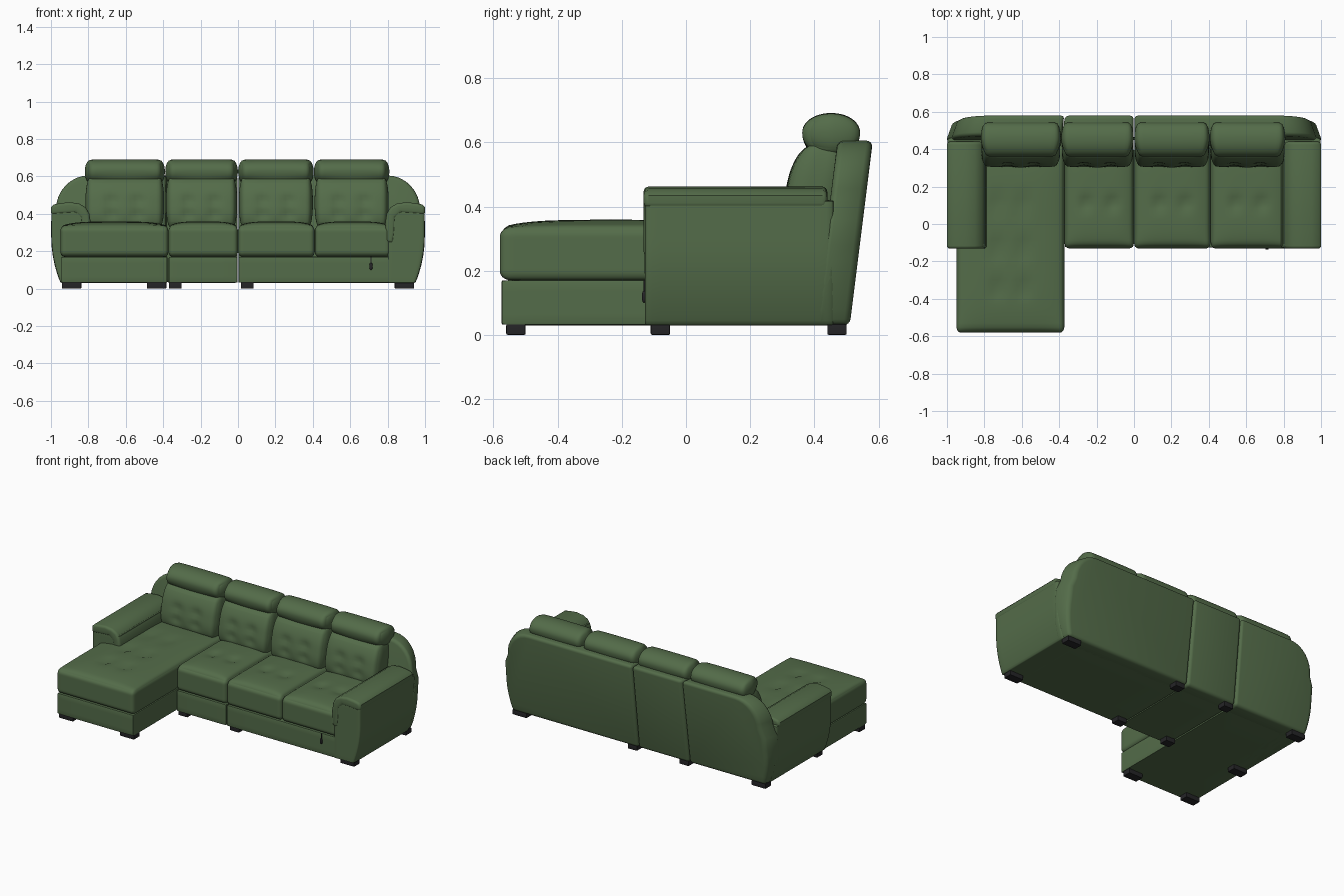
import bpy, bmesh, math
from mathutils import Vector

if "Cube" in bpy.data.objects:
    bpy.data.objects.remove(bpy.data.objects["Cube"], do_unlink=True)


def material(name, rgb):
    m = bpy.data.materials.new(name)
    m.use_nodes = True
    m.diffuse_color = (*rgb, 1)
    m.node_tree.nodes["Principled BSDF"].inputs["Base Color"].default_value = (*rgb, 1)
    return m


GREEN = material("green leather", (0.088, 0.15, 0.067))
BLACK = material("black plastic", (0.018, 0.018, 0.02))


def finish(bm, name, mat):
    bmesh.ops.recalc_face_normals(bm, faces=bm.faces)
    me = bpy.data.meshes.new(name)
    bm.to_mesh(me)
    bm.free()
    me.materials.append(mat)
    ob = bpy.data.objects.new(name, me)
    bpy.context.collection.objects.link(ob)
    bpy.ops.object.select_all(action="DESELECT")
    ob.select_set(True)
    bpy.context.view_layer.objects.active = ob
    bpy.ops.object.shade_smooth_by_angle(angle=math.radians(40))
    return ob


def soft_box(name, lo, hi, radii, warp=None, cuts=19, mat=GREEN):
    """Rounded box; warp(unit, point) may reshape the surface."""
    bm = bmesh.new()
    bmesh.ops.create_cube(bm, size=2)
    bmesh.ops.subdivide_edges(bm, edges=bm.edges[:], cuts=cuts, use_grid_fill=True)
    for v in bm.verts:
        unit = Vector([math.sin(c * math.pi / 2) for c in v.co])
        core, off = Vector(), Vector()
        for i in range(3):
            p = lo[i] + (hi[i] - lo[i]) * (unit[i] + 1) / 2
            core[i] = min(max(p, lo[i] + radii[i]), hi[i] - radii[i])
            off[i] = (p - core[i]) / radii[i]
        off.normalize()
        v.co = core + Vector([off[i] * radii[i] for i in range(3)])
        if warp:
            warp(unit, v.co)
    return finish(bm, name, mat)


def prism(name, outline, y0, y1, bevel, warp=None):
    """Outline in x and z, extruded along y, with rounded rims."""
    bm = bmesh.new()
    face = bm.faces.new([bm.verts.new((x, y0, z)) for x, z in outline])
    ext = bmesh.ops.extrude_face_region(bm, geom=[face])["geom"]
    for g in ext:
        if isinstance(g, bmesh.types.BMVert):
            g.co.y = y1
    bmesh.ops.recalc_face_normals(bm, faces=bm.faces)
    sharp = [e for e in bm.edges if e.calc_face_angle(0) > 0.8]
    bmesh.ops.bevel(bm, geom=sharp, offset=bevel, segments=4, profile=0.5,
                    affect="EDGES", clamp_overlap=False)
    if warp:
        for v in bm.verts:
            warp(v.co)
    return finish(bm, name, GREEN)


def dent(a, b, spots, size):
    return sum(math.exp(-((a - s) ** 2 + (b - t) ** 2) / size ** 2) for s, t in spots)


def side_x(z):
    """Half width of the sofa at a height: the sides curve in at the foot."""
    return 1 - 0.05 * (max(0.28 - z, 0) / 0.25) ** 2


# Plinths and seat cushions: name, left, right, front
def seat(name, x0, x1, front, rows):
    mid, q = (x0 + x1) / 2, 0.07
    spots = [(mid + s * q, y) for y in rows for s in (-1, 1)]

    def puff(u, p):
        if u.z > 0:
            crown = 0.024 * (1 - u.x ** 4) * (1 - u.y ** 6)
            p.z += u.z * (crown - 0.017 * dent(p.x, p.y, spots, 0.035))
    soft_box(name, (x0, front, 0.17), (x1, 0.42, 0.335), (0.022, 0.035, 0.03), puff, 27)


for name, x0, x1, front in (("chaise_base", -0.945, -0.377, -0.575),
                            ("middle_base", -0.371, -0.002, -0.125),
                            ("left_base", 0.002, 0.9, -0.125)):
    soft_box(name, (x0, front, 0.03), (x1, 0.47, 0.172), (0.008, 0.008, 0.008), cuts=5)

seat("chaise_cushion", -0.95, -0.372, -0.58, (0.11, -0.13, -0.35))
seat("middle_seat", -0.372, 0, -0.13, (0.11,))
seat("inner_left_seat", 0, 0.41, -0.13, (0.11,))
seat("outer_left_seat", 0.41, 0.815, -0.13, (0.11,))


# Back cushions and headrests
def back_rest(label, x0, x1):
    mid = (x0 + x1) / 2
    spots = [(mid + s * 0.07, z) for s in (-1, 1) for z in (0.4, 0.47)]

    def lean(u, p):
        if u.y < 0:
            p.y += -u.y * (0.016 * dent(p.x, p.z, spots, 0.03) - 0.012 * (1 - u.x ** 4))
        p.y += 0.22 * (p.z - 0.33)

    def sag(u, p):
        if u.z < 0:
            p.z += u.z * 0.022 * (1 - u.x ** 2)
        p.z += 0.004 * (1 - u.x ** 4)
        p.x += (mid - p.x) * 0.05 * max(-u.y, 0)

    soft_box(label + "_back_cushion", (x0 + 0.005, 0.295, 0.32), (x1 - 0.005, 0.45, 0.6),
             (0.03, 0.06, 0.12), lean, 23)
    soft_box(label + "_headrest", (x0 + 0.001, 0.362, 0.565), (x1 - 0.001, 0.542, 0.687),
             (0.03, 0.088, 0.06), sag, 21)


for label, x0, x1 in (("chaise", -0.82, -0.39), ("middle", -0.39, 0),
                      ("inner_left", 0, 0.405), ("outer_left", 0.405, 0.81)):
    back_rest(label, x0, x1)

# Back shell in three sections with a curved shoulder at each end
end = [(side_x(z), z) for z in (0.03, 0.08, 0.13, 0.18, 0.23, 0.28, 0.36)]
for i in range(9):
    a = math.pi / 2 * i / 8
    end.append((0.8 + 0.175 * math.cos(a), 0.42 + 0.185 * math.sin(a)))


def shell_shape(p):
    p.x *= 1 - 0.04 * (max(p.y - 0.4, 0) / 0.11) ** 2 * min(1, (p.z + 0.1) / 0.4)
    p.y += 0.125 * (p.z - 0.03)


def straight(x):
    return [(x, 0.605), (x, 0.03)]


prism("left_back_shell", end + straight(0.002), 0.4, 0.51, 0.02, shell_shape)
prism("middle_back_shell", straight(-0.002) + straight(-0.382)[::-1], 0.4, 0.51, 0.02, shell_shape)
prism("right_back_shell", [(-x, z) for x, z in end] + straight(-0.386), 0.4, 0.51, 0.02, shell_shape)

# Arms: curved side body with a draped pad on top
pad = [(1.0, 0.395), (1.0, 0.435), (0.985, 0.45), (0.95, 0.457), (0.9, 0.462),
       (0.85, 0.455), (0.815, 0.435), (0.795, 0.4), (0.787, 0.35), (0.79, 0.25),
       (0.83, 0.24), (0.838, 0.3), (0.842, 0.38), (0.87, 0.405)]
for label, s in (("left", 1), ("right", -1)):
    def bulge(u, p):
        t = (p.x - 0.8) / 0.2
        p.x = s * (p.x - t * (1 - side_x(p.z)))

    soft_box(label + "_arm", (0.8, -0.128, 0.03), (0.998, 0.46, 0.42),
             (0.015, 0.015, 0.006), bulge, 15)
    prism(label + "_arm_pad", [(s * x, z) for x, z in pad], -0.132, 0.44, 0.016)

# Feet
feet = [(x, y) for x in (-0.89, -0.335, 0.05, 0.89) for y in (-0.08, 0.47)]
for i, (x, y) in enumerate(feet + [(-0.89, -0.53), (-0.435, -0.53)]):
    w = 0.052 if abs(x) > 0.4 else 0.034
    soft_box(f"foot_{i + 1}", (x - w, y - 0.03, 0), (x + w, y + 0.03, 0.034),
             (0.003, 0.003, 0.003), cuts=3, mat=BLACK)

# Recliner pull
soft_box("pull_cord", (0.708, -0.132, 0.13), (0.714, -0.126, 0.172), (0.002, 0.002, 0.002),
         cuts=3, mat=BLACK)
soft_box("pull_handle", (0.702, -0.137, 0.1), (0.72, -0.125, 0.138), (0.008, 0.005, 0.015),
         cuts=7, mat=BLACK)
